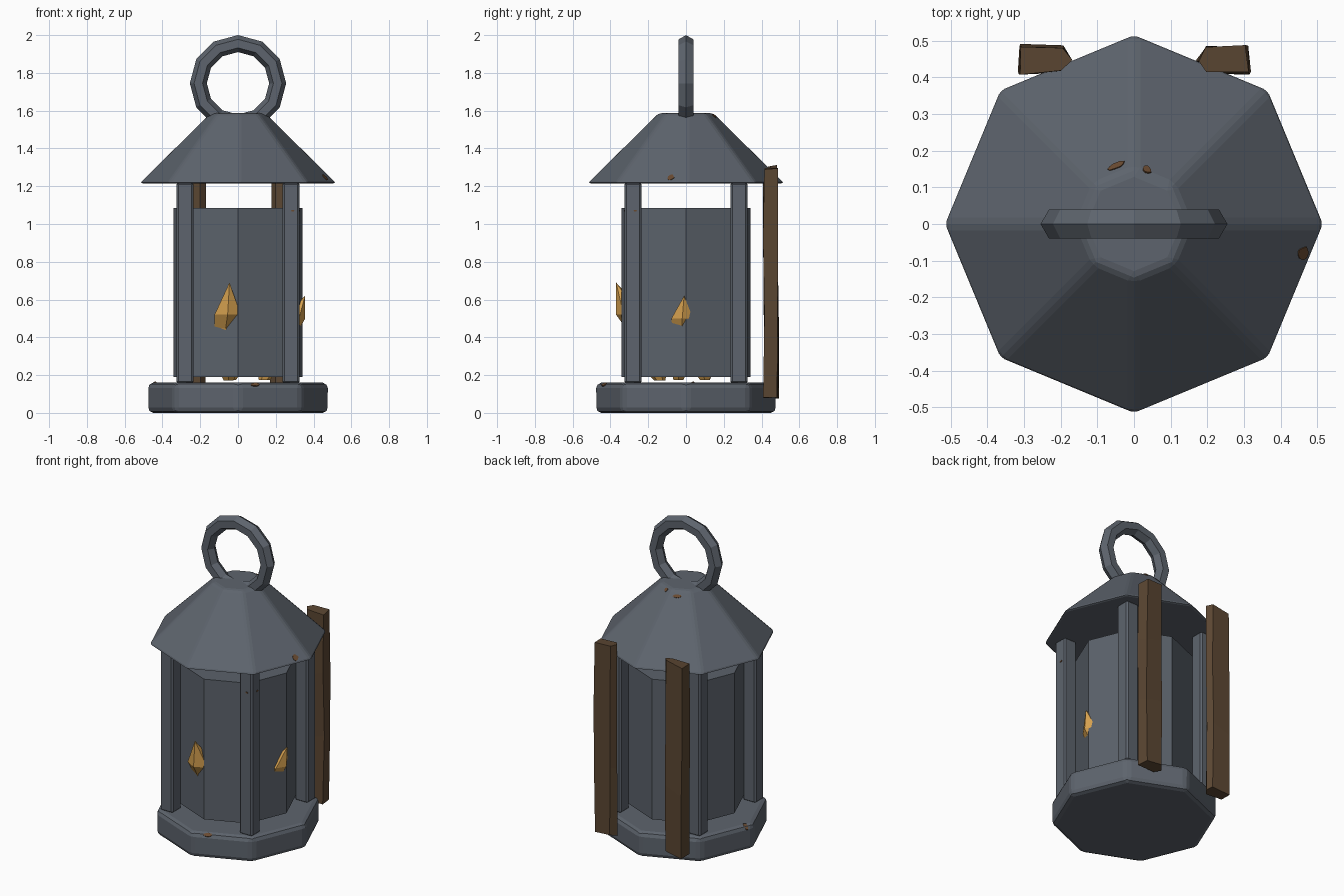
import bpy, bmesh, math, random
from mathutils import Vector

random.seed(4)
if "Cube" in bpy.data.objects:
    bpy.data.objects.remove(bpy.data.objects["Cube"], do_unlink=True)


def material(name, rgb):
    m = bpy.data.materials.new(name)
    m.use_nodes = True
    m.diffuse_color = (*rgb, 1)
    m.node_tree.nodes["Principled BSDF"].inputs["Base Color"].default_value = (*rgb, 1)
    return m


metal = material("grey metal", (0.11, 0.127, 0.153))
panel = material("panel grey", (0.105, 0.122, 0.147))
wood = material("brown wood", (0.105, 0.062, 0.032))
gold = material("flame gold", (0.68, 0.36, 0.08))
rust = material("rust brown", (0.14, 0.068, 0.03))


def finish(bm, name, mat, bevel=0, segments=1):
    bmesh.ops.recalc_face_normals(bm, faces=bm.faces)
    mesh = bpy.data.meshes.new(name)
    bm.to_mesh(mesh)
    bm.free()
    mesh.materials.append(mat)
    obj = bpy.data.objects.new(name, mesh)
    bpy.context.collection.objects.link(obj)
    if bevel:
        mod = obj.modifiers.new("soft edges", "BEVEL")
        mod.width = bevel
        mod.segments = segments
        mod.angle_limit = math.radians(25)
    return obj


def ring(center, radius, sides, turn=0.0):
    return [Vector(center) + radius * Vector((math.cos(a), math.sin(a), 0))
            for a in (turn + math.tau * i / sides for i in range(sides))]


def loft(rings, name, mat, bevel=0, segments=1):
    """Skin a stack of equal rings and close both ends."""
    bm = bmesh.new()
    rows = [[bm.verts.new(p) for p in r] for r in rings]
    n = len(rows[0])
    for low, high in zip(rows, rows[1:]):
        for i in range(n):
            j = (i + 1) % n
            bm.faces.new((low[i], low[j], high[j], high[i]))
    bm.faces.new(rows[0][::-1])
    bm.faces.new(rows[-1])
    bmesh.ops.remove_doubles(bm, verts=bm.verts, dist=0.0005)
    return finish(bm, name, mat, bevel, segments)


def octagon(name, mat, z0, z1, r0, r1, bevel=0, segments=1):
    return loft([ring((0, 0, z0), r0, 8), ring((0, 0, z1), r1, 8)],
                name, mat, bevel, segments)


# Lantern body
ROOF_LOW, ROOF_HIGH, EAVE, CROWN = 1.215, 1.587, 0.525, 0.148
octagon("base", metal, 0, 0.16, 0.48, 0.48, 0.028, 2)
octagon("glass_panels", panel, 0.19, 1.085, 0.342, 0.342)
octagon("roof", metal, ROOF_LOW, ROOF_HIGH, EAVE, CROWN, 0.018, 2)

# Corner posts
for side, sx in (("left", 1), ("right", -1)):
    for end, sy in (("front", -1), ("back", 1)):
        corners = [(-1, -1), (1, -1), (1, 1), (-1, 1)]
        rings = [[Vector((sx * 0.28 + cx * 0.045, sy * 0.28 + cy * 0.045, z))
                  for cx, cy in corners] for z in (0.155, 1.22)]
        loft(rings, f"{end}_{side}_post", metal, 0.01)

# Carrying ring: a hexagonal section swept around twelve steps
bm = bmesh.new()
loops = []
for a in (math.tau * i / 12 for i in range(12)):
    loop = []
    for b in (math.tau * k / 6 for k in range(6)):
        r = 0.21 + 0.045 * math.cos(b)
        loop.append(bm.verts.new((r * math.sin(a), 0.045 * math.sin(b),
                                  1.745 + r * math.cos(a))))
    loops.append(loop)
for i in range(12):
    p, q = loops[i], loops[(i + 1) % 12]
    for k in range(6):
        m = (k + 1) % 6
        bm.faces.new((p[k], p[m], q[m], q[k]))
finish(bm, "carrying_ring", metal)

# Rough wooden stakes behind the lantern
profile = [(0.315, 0.412), (0.308, 0.487), (0.195, 0.483), (0.172, 0.447), (0.2, 0.414)]
for side, sx in (("left", 1), ("right", -1)):
    rings = []
    for z in (0.085, 0.5, 0.9, 1.3):
        end = 0.012 if z in (0.085, 1.3) else 0.03
        rings.append([Vector((sx * (x + random.uniform(-0.005, 0.005)),
                              y + random.uniform(-0.005, 0.005),
                              z + random.uniform(-end, end))) for x, y in profile])
    loft(rings, f"{side}_stake", wood)

# Leaning flames, two of which break through the panels
flames = {
    "front_flame": (-math.pi / 2, [(-0.05, -0.14, 0.172, 0.03), (-0.05, -0.17, 0.26, 0.08),
                                   (-0.065, -0.25, 0.45, 0.07), (-0.055, -0.29, 0.52, 0.08),
                                   (-0.045, -0.37, 0.69, 0)]),
    "left_flame": (0, [(0.14, -0.04, 0.175, 0.03), (0.17, -0.03, 0.26, 0.07),
                       (0.262, -0.02, 0.44, 0.06), (0.29, -0.02, 0.5, 0.066),
                       (0.355, -0.01, 0.62, 0)]),
    "back_flame": (1, [(-0.04, 0.1, 0.175, 0.03), (-0.03, 0.08, 0.3, 0.1),
                       (0, 0.06, 0.5, 0.08), (0.01, 0.04, 0.85, 0)]),
}
for name, (turn, path) in flames.items():
    loft([ring(p[:3], p[3], 6, turn) for p in path], name, gold)


# Rust patches: thin ragged plates lying on the metal
def patch(name, loc, normal, length, width):
    normal = Vector(normal).normalized()
    turn = normal.to_track_quat("Z", "Y")
    outline = []
    for p in ring((0, 0, 0), 1, 9):
        p = p * random.uniform(0.75, 1.1)
        outline.append(Vector((p.x * length, p.y * width, 0)))
    rings = [[Vector(loc) + turn @ (p + Vector((0, 0, h))) for p in outline]
             for h in (-0.004, 0.003)]
    loft(rings, name, rust)


def roof_patch(name, x, y, length, width):
    step = math.tau / 8
    a = (math.floor(math.atan2(y, x) / step) + 0.5) * step
    c = math.cos(step / 2)
    run, rise = (EAVE - CROWN) * c, ROOF_HIGH - ROOF_LOW
    d = x * math.cos(a) + y * math.sin(a)
    z = ROOF_LOW + (EAVE * c - d) / run * rise
    patch(name, (x, y, z), (rise * math.cos(a), rise * math.sin(a), run), length, width)


roof_patch("roof_rust_long", -0.05, 0.157, 0.028, 0.012)
roof_patch("roof_rust_small", 0.035, 0.148, 0.014, 0.014)
roof_patch("roof_rust_eave", 0.462, -0.08, 0.018, 0.022)
patch("base_rust_front", (0.09, -0.434, 0.15), (0.27, -0.65, 0.7), 0.025, 0.012)
patch("base_rust_right", (-0.45, 0.04, 0.15), (-0.65, 0.27, 0.7), 0.012, 0.022)
patch("post_rust_front", (0.29, -0.325, 1.07), (0, -1, 0), 0.01, 0.005)
patch("post_rust_side", (0.325, -0.27, 1.07), (1, 0, 0), 0.01, 0.005)
